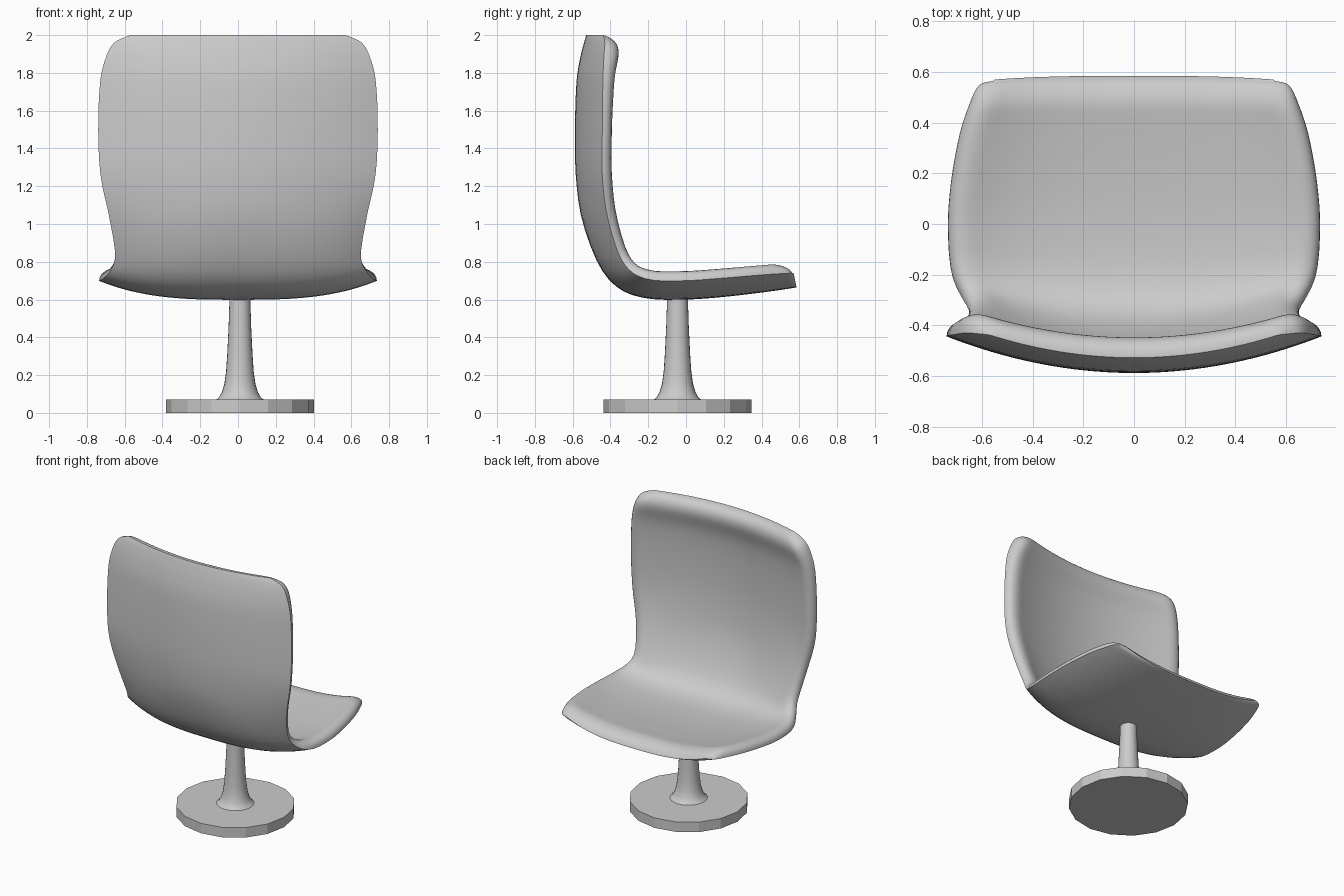
import bpy, bmesh
from math import sin, cos, pi, sqrt
from mathutils import Vector

if "Cube" in bpy.data.objects:
    bpy.data.objects.remove(bpy.data.objects["Cube"])

# Shell rows, front edge to top of back:
# outer centre y, z, half width, side wrap, padding thickness
ROWS = [Vector(r) for r in (
    (0.585, 0.665, 0.55, 0.075, 0.07), (0.56, 0.66, 0.612, 0.08, 0.075),
    (0.48, 0.648, 0.652, 0.088, 0.08), (0.36, 0.632, 0.69, 0.095, 0.08),
    (0.18, 0.612, 0.722, 0.10, 0.08), (0.0, 0.60, 0.735, 0.10, 0.08),
    (-0.2, 0.605, 0.722, 0.10, 0.08), (-0.35, 0.655, 0.68, 0.11, 0.08),
    (-0.46, 0.78, 0.65, 0.12, 0.08), (-0.55, 1.02, 0.685, 0.135, 0.08),
    (-0.583, 1.25, 0.728, 0.14, 0.08), (-0.588, 1.5, 0.74, 0.145, 0.08),
    (-0.58, 1.75, 0.73, 0.14, 0.09), (-0.56, 1.88, 0.70, 0.125, 0.105),
    (-0.54, 1.96, 0.655, 0.11, 0.11), (-0.528, 2.0, 0.57, 0.09, 0.11))]
NU, NV = 72, 40


def spline(t):
    """Smooth curve through the rows, t from 0 to 1."""
    n = len(ROWS) - 1
    f = t * n
    i = min(int(f), n - 1)
    f -= i
    a, b, c, d = (ROWS[max(0, min(n, i + k))] for k in (-1, 0, 1, 2))
    return b + 0.5 * f * ((c - a) + f * ((2 * a - 5 * b + 4 * c - d)
                                         + f * (3 * b - 3 * c + d - a)))


def puff(d, width):
    """Rounded rise of the padding away from an edge."""
    k = max(0.0, 1 - d / width)
    return sqrt(max(0.0, 1 - k * k))


def finish(bm, name, angle):
    bmesh.ops.recalc_face_normals(bm, faces=bm.faces)
    me = bpy.data.meshes.new(name)
    bm.to_mesh(me)
    bm.free()
    ob = bpy.data.objects.new(name, me)
    bpy.context.collection.objects.link(ob)
    bpy.ops.object.select_all(action='DESELECT')
    ob.select_set(True)
    bpy.context.view_layer.objects.active = ob
    bpy.ops.object.shade_smooth_by_angle(angle=angle)
    return ob


# Seat and back: one padded shell, outer and inner skins meeting at the rim
bm = bmesh.new()
ts = [0.5 - 0.5 * cos(pi * i / NU) for i in range(NU + 1)]
pts = [spline(t) for t in ts]
arc = [0.0]
for p, q in zip(pts, pts[1:]):
    arc.append(arc[-1] + (q - p).to_2d().length)
outer, inner = [], []
for i, p in enumerate(pts):
    y, z, w, wrap, pad = p
    tan = (pts[min(i + 1, NU)] - pts[max(i - 1, 0)]).to_2d().normalized()
    nor = Vector((0, tan.y, -tan.x)) if z < 1.5 else Vector((0, 1, 0))
    power = 3 - min(1, max(0, (z - 0.6) / 0.5))
    end = puff(min(arc[i], arc[-1] - arc[i]), 0.12)
    ro, ri = [], []
    for j in range(NV + 1):
        s = sin(pi / 2 * (2 * j / NV - 1))
        co = Vector((w * s, y, z)) + nor * wrap * abs(s) ** power
        v = bm.verts.new(co)
        ro.append(v)
        rim = i in (0, NU) or j in (0, NV)
        thick = pad * end * puff(w * (1 - abs(s)), 0.10)
        ri.append(v if rim else bm.verts.new(co + nor * thick))
    outer.append(ro)
    inner.append(ri)
for g in (outer, inner):
    for i in range(NU):
        for j in range(NV):
            quad = (g[i][j], g[i][j + 1], g[i + 1][j + 1], g[i + 1][j])
            if bm.faces.get(quad) is None:
                bm.faces.new(quad)
finish(bm, "seat_shell", 0.9)


def lathe(name, profile, sides, angle):
    """Closed turned part from (radius, z) points around the stand axis."""
    bm = bmesh.new()
    rings = [[bm.verts.new((0.01 + r * cos(2 * pi * k / sides),
                            -0.045 + r * sin(2 * pi * k / sides), z))
              for k in range(sides)] for r, z in profile]
    for a, b in zip(rings, rings[1:]):
        for k in range(sides):
            m = (k + 1) % sides
            bm.faces.new((a[k], a[m], b[m], b[k]))
    bm.faces.new(rings[0])
    bm.faces.new(rings[-1])
    return finish(bm, name, angle)


# Flat faceted foot and flared stem
lathe("base_disc", [(0.392, 0), (0.392, 0.072)], 16, 0.3)
lathe("stem", [(0.13, 0.068), (0.112, 0.08), (0.095, 0.11), (0.082, 0.155),
               (0.073, 0.22), (0.067, 0.31), (0.06, 0.45), (0.054, 0.635)],
      24, 0.7)
